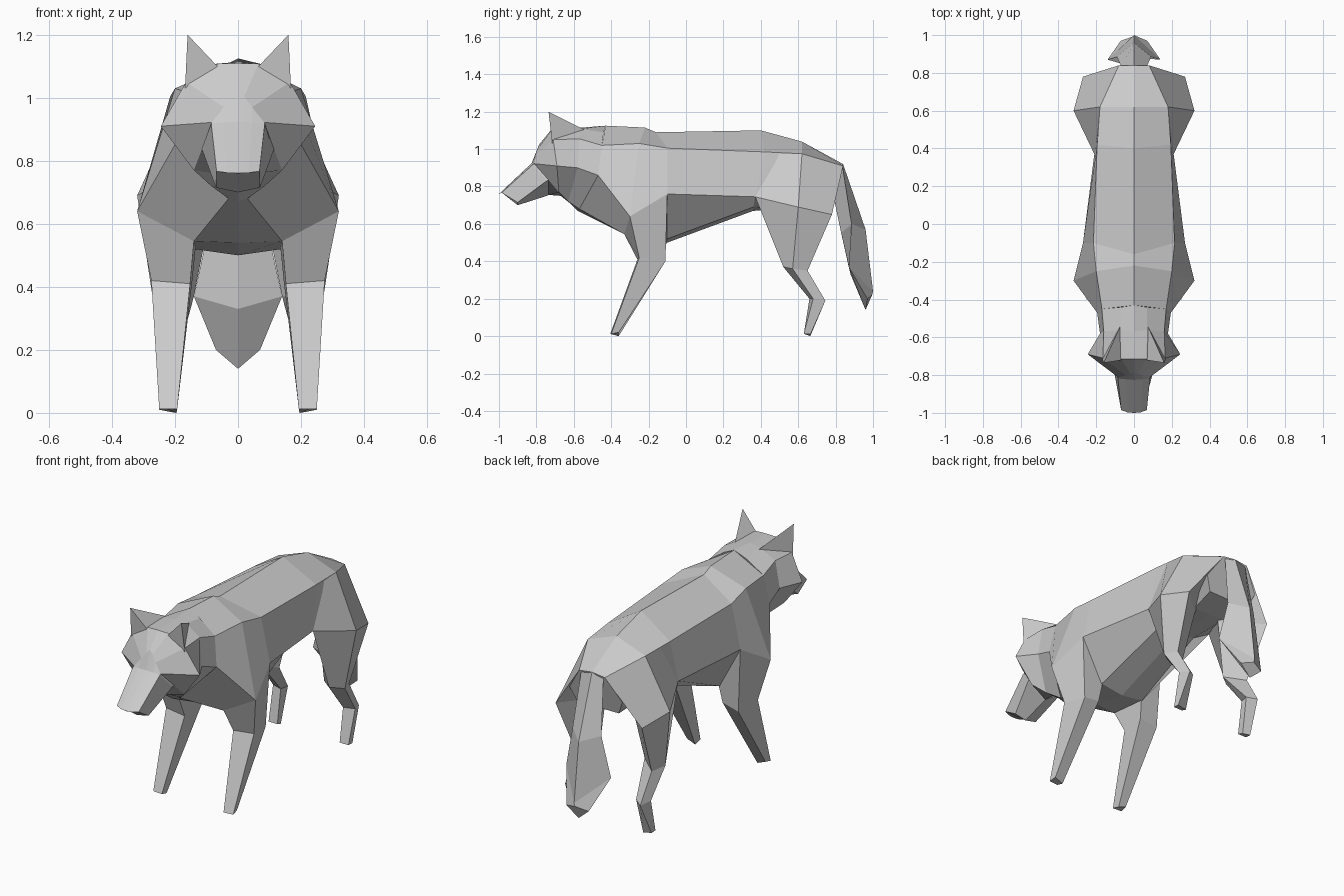
import bpy, bmesh

fur = bpy.data.materials.new("grey_fur")
fur.diffuse_color = (0.6, 0.6, 0.6, 1)


def full(half):
    """Close a half cross-section (x >= 0) by mirroring it across x = 0."""
    return half + [(-x, y, z) for x, y, z in reversed(half) if x > 0.001]


def loft(name, rings, mirrored=False):
    """Skin closed rings into a flat-shaded solid."""
    bm = bmesh.new()
    loops = [[bm.verts.new(p) for p in ring] for ring in rings]
    for a, b in zip(loops, loops[1:]):
        n = len(a)
        for i in range(n):
            j = (i + 1) % n
            if len(b) == 1:
                bm.faces.new((a[i], a[j], b[0]))
            else:
                bm.faces.new((a[i], a[j], b[j], b[i]))
    for end in (loops[0], loops[-1]):
        if len(end) > 2:
            bm.faces.new(end)
    bmesh.ops.recalc_face_normals(bm, faces=bm.faces)
    mesh = bpy.data.meshes.new(name)
    bm.to_mesh(mesh)
    bm.free()
    mesh.materials.append(fur)
    obj = bpy.data.objects.new(name, mesh)
    bpy.context.collection.objects.link(obj)
    if mirrored:
        obj.modifiers.new("mirror", 'MIRROR').use_mirror_merge = False
    return obj


# Head: neck, ruff hollow, cheeks, brow, muzzle root, nose
loft("head", [full(r) for r in (
    [(0, -.43, 1.125), (.07, -.44, 1.09), (.17, -.45, 1.02), (.195, -.47, .86), (.03, -.57, .68), (0, -.58, .67)],
    [(0, -.57, 1.114), (.07, -.56, 1.108), (.16, -.57, 1.055), (.18, -.58, .9), (.085, -.63, .72), (0, -.62, .71)],
    [(0, -.715, 1.11), (.065, -.715, 1.108), (.165, -.71, 1.05), (.245, -.69, .91), (.14, -.68, .77), (0, -.67, .75)],
    [(0, -.785, 1.025), (.02, -.79, 1.005), (.045, -.8, .97), (.083, -.812, .922), (.115, -.735, .835), (0, -.735, .755)],
    [(0, -.825, .925), (.02, -.824, .924), (.045, -.822, .923), (.085, -.818, .918), (.112, -.745, .83), (0, -.745, .75)],
    [(0, -1, .76), (.015, -.999, .761), (.035, -.997, .762), (.068, -.985, .767), (.07, -.9, .715), (0, -.9, .7)],
)])

# Ears
loft("ear", [[(.168, -.715, 1.03), (.065, -.72, 1.1), (.075, -.545, 1.105)],
             [(.16, -.735, 1.2)]], True)

# Torso: neck, shoulders, ribs, waist, hips, rump
loft("torso", [full(r) for r in (
    [(0, -.43, 1.125), (.17, -.45, 1.02), (.195, -.47, .86), (.03, -.57, .68), (0, -.58, .67)],
    [(0, -.22, 1.115), (.2, -.25, 1.03), (.32, -.3, .64), (.14, -.33, .545), (0, -.31, .54)],
    [(0, -.16, 1.09), (.215, -.1, 1.005), (.27, -.1, .76), (.14, -.1, .52), (0, -.1, .5)],
    [(0, .4, 1.1), (.195, .42, .985), (.21, .37, .745), (.11, .36, .69), (0, .36, .67)],
    [(0, .62, 1.04), (.18, .62, .975), (.2, .62, .75), (.1, .62, .68), (0, .62, .68)],
    [(0, .84, .92), (.08, .84, .91), (.165, .805, .78), (.13, .785, .7), (0, .78, .7)],
)])

# Front legs: shoulder, elbow, foot
loft("front_leg", [
    [(.14, -.33, .545), (.32, -.3, .64), (.27, -.1, .76), (.135, -.1, .52)],
    [(.152, -.26, .41), (.275, -.25, .42), (.25, -.11, .4), (.145, -.12, .42)],
    [(.193, -.405, .012), (.25, -.4, .012), (.245, -.36, .02), (.195, -.36, 0)],
], True)

# Hind legs: hip, thigh, knee, hock, foot
loft("hind_leg", [
    [(.19, .5, .975), (.18, .62, .975), (.08, .84, .91), (.05, .62, .9)],
    [(.21, .37, .745), (.32, .6, .69), (.27, .78, .65), (.08, .6, .67)],
    [(.205, .52, .37), (.27, .57, .36), (.24, .65, .35), (.14, .57, .37)],
    [(.195, .66, .2), (.257, .68, .2), (.235, .745, .19), (.185, .71, .2)],
    [(.195, .63, .012), (.25, .63, .012), (.25, .665, .01), (.198, .665, 0)],
], True)

# Tail: rear ridge, side edge and front ridge at each section
loft("tail", [full(r) for r in (
    [(0, .84, .92), (.07, .838, .9), (0, .79, .74)],
    [(0, .96, .57), (.09, .885, .6), (0, .83, .55)],
    [(0, 1, .24), (.14, .87, .37), (0, .88, .33)],
    [(0, .995, .22), (.07, .97, .2), (0, .96, .14)],
)])
